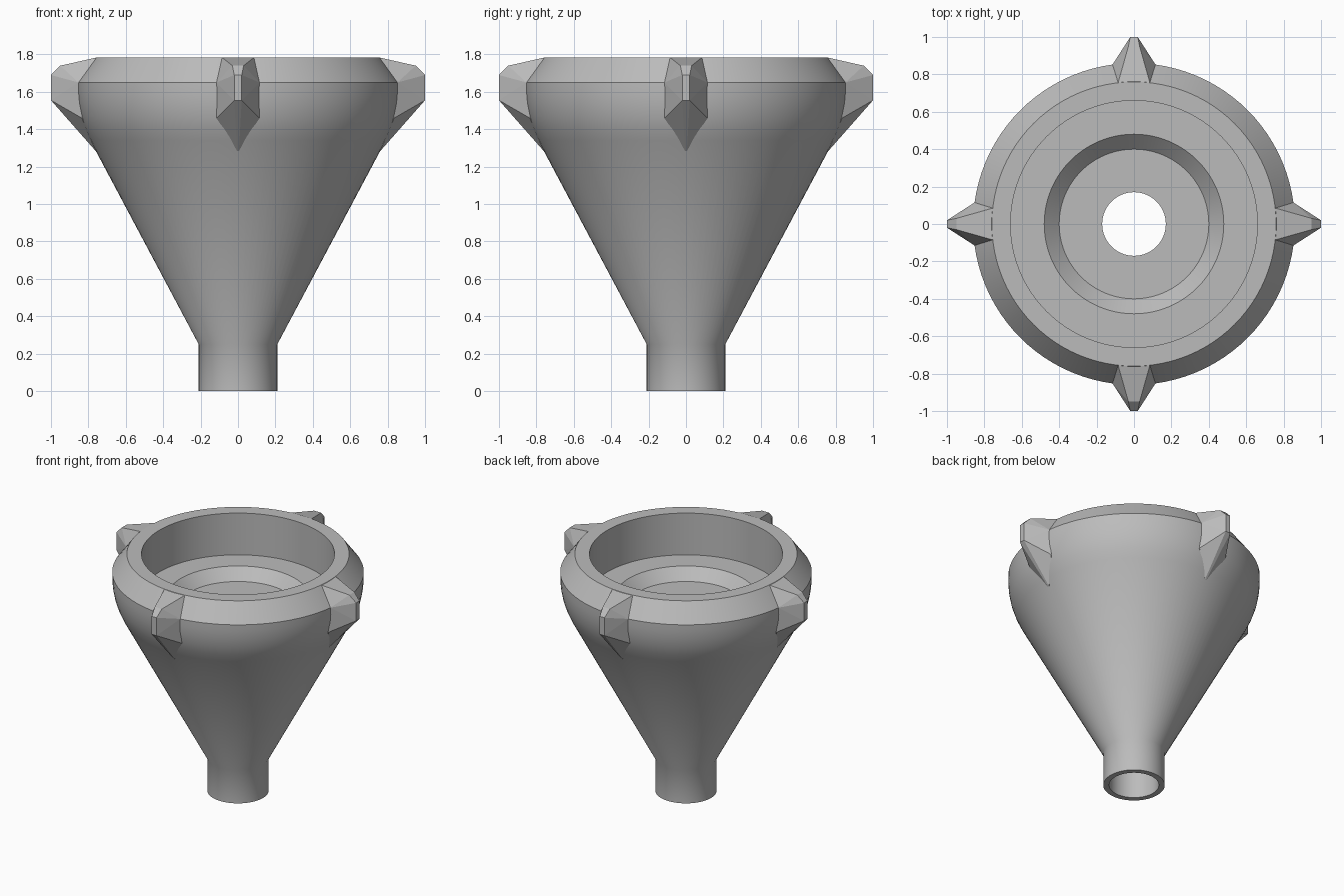
import bpy
import bmesh
import math
from mathutils import Matrix

cube = bpy.data.objects.get("Cube")
if cube:
    bpy.data.objects.remove(cube, do_unlink=True)

grey = bpy.data.materials.new("plain grey")
grey.use_nodes = True
colour = (0.5, 0.5, 0.5, 1)
grey.diffuse_color = colour
grey.node_tree.nodes["Principled BSDF"].inputs["Base Color"].default_value = colour


def finish(bm, name):
    """Turn a bmesh into a grey object in the scene."""
    bmesh.ops.recalc_face_normals(bm, faces=bm.faces)
    mesh = bpy.data.meshes.new(name)
    bm.to_mesh(mesh)
    bm.free()
    mesh.materials.append(grey)
    obj = bpy.data.objects.new(name, mesh)
    bpy.context.collection.objects.link(obj)
    return obj


def revolve(name, profile, steps=96):
    """Spin a closed (radius, height) profile around z."""
    bm = bmesh.new()
    verts = [bm.verts.new((r, 0, z)) for r, z in profile]
    edges = [bm.edges.new((v, verts[i - 1])) for i, v in enumerate(verts)]
    bmesh.ops.spin(bm, geom=verts + edges, cent=(0, 0, 0), axis=(0, 0, 1),
                   angle=math.tau, steps=steps, use_merge=True)
    bmesh.ops.remove_doubles(bm, verts=bm.verts, dist=0.0001)
    return finish(bm, name)


# Funnel: spout, cone, rounded shoulder, bevelled rim, then the stepped bore
outside = [(0.21, 0), (0.21, 0.25), (0.79, 1.34), (0.82, 1.405), (0.842, 1.47),
           (0.855, 1.54), (0.86, 1.6), (0.86, 1.65), (0.76, 1.785)]
bore = [(0.66, 1.785), (0.66, 1.47), (0.48, 1.47), (0.4, 1.39),
        (0.17, 1.39), (0.17, 0)]
funnel = revolve("funnel_body", outside + bore)
bpy.context.view_layer.objects.active = funnel
funnel.select_set(True)
bpy.ops.object.shade_smooth_by_angle(angle=math.radians(32))

# Four faceted lugs: (radius, half width, height) corners wrapped in a hull
corners = [(0.7, 0.08, 1.784), (0.755, 0.085, 1.784), (0.852, 0.115, 1.65),
           (0.835, 0.115, 1.46), (0.7, 0.115, 1.5), (0.95, 0.03, 1.74),
           (1, 0.02, 1.69), (1, 0.02, 1.555), (0.762, 0.005, 1.285)]
for turn, side in enumerate(("left", "back", "right", "front")):
    bm = bmesh.new()
    for r, w, z in corners:
        for sign in (-1, 1):
            bm.verts.new((r, sign * w, z))
    hull = bmesh.ops.convex_hull(bm, input=bm.verts)
    spare = {v for v in hull["geom_interior"] + hull["geom_unused"]
             if isinstance(v, bmesh.types.BMVert)}
    bmesh.ops.delete(bm, geom=list(spare), context="VERTS")
    bm.transform(Matrix.Rotation(turn * math.pi / 2, 4, "Z"))
    finish(bm, side + "_lug")
